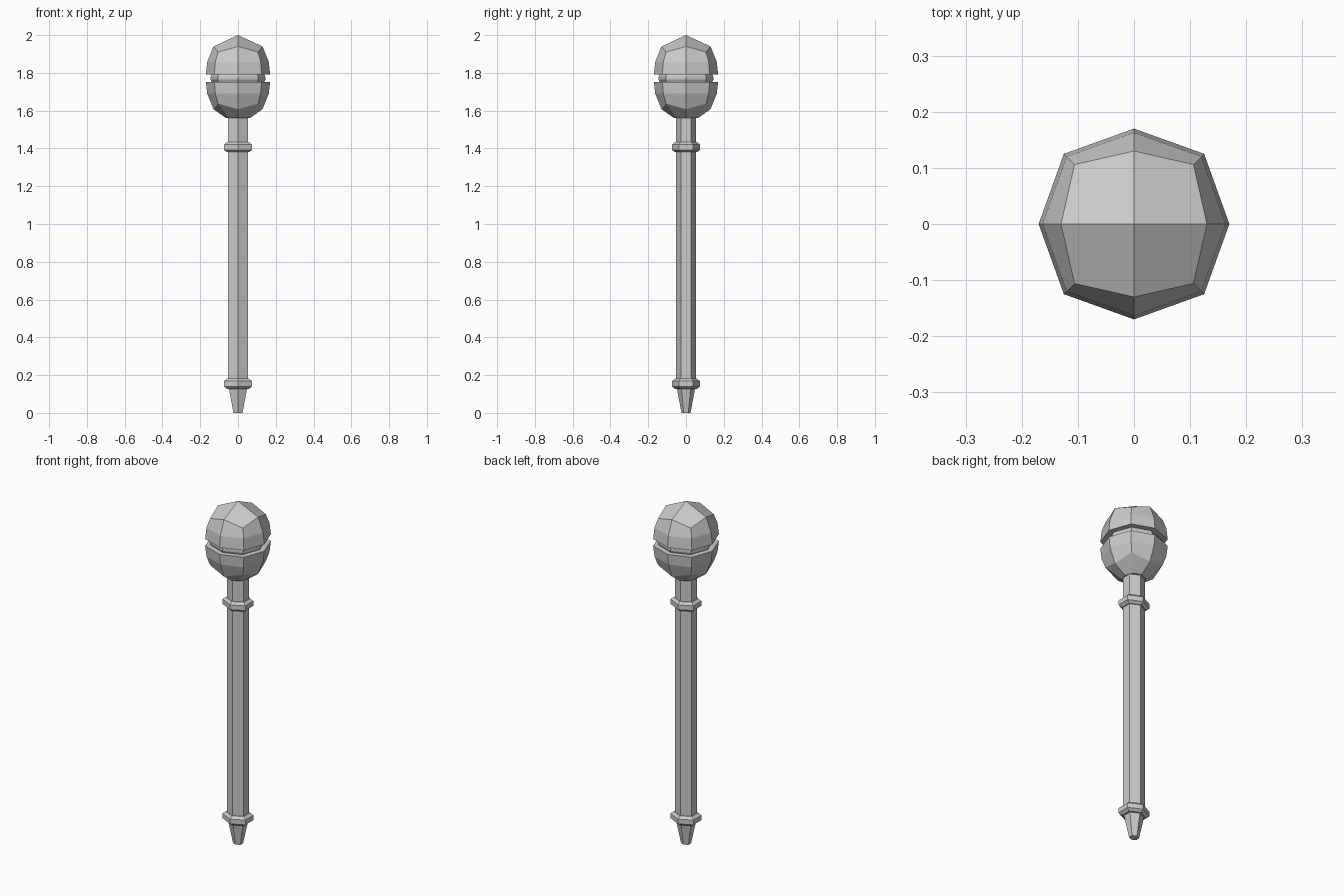
import bpy, bmesh, math

cube = bpy.data.objects.get("Cube")
if cube:
    bpy.data.objects.remove(cube, do_unlink=True)

grey = bpy.data.materials.new("plain grey")
grey.use_nodes = True
colour = (0.6, 0.6, 0.6, 1)
grey.diffuse_color = colour
grey.node_tree.nodes["Principled BSDF"].inputs["Base Color"].default_value = colour


def loft(name, rings, apex=None):
    """Skin closed rings of points, bottom to top; an apex closes the top in quads."""
    bm = bmesh.new()
    loops = [[bm.verts.new(p) for p in ring] for ring in rings]
    n = len(loops[0])
    for low, high in zip(loops, loops[1:]):
        for i in range(n):
            j = (i + 1) % n
            bm.faces.new((low[i], low[j], high[j], high[i]))
    bm.faces.new(loops[0])
    if apex is None:
        bm.faces.new(loops[-1])
    else:
        tip, top = bm.verts.new((0, 0, apex)), loops[-1]
        for i in range(0, n, 2):
            bm.faces.new((tip, top[i], top[i + 1], top[(i + 2) % n]))
    bmesh.ops.recalc_face_normals(bm, faces=bm.faces)
    mesh = bpy.data.meshes.new(name)
    bm.to_mesh(mesh)
    bm.free()
    mesh.materials.append(grey)
    obj = bpy.data.objects.new(name, mesh)
    bpy.context.collection.objects.link(obj)
    return obj


def hexagon(r, z):
    # Six sides, corners on the y axis, widened to be as broad as deep
    widen = 1 / math.cos(math.pi / 6)
    return [(r * widen * math.sin(k * math.pi / 3), r * math.cos(k * math.pi / 3), z)
            for k in range(6)]


def octagon(r, z, corner, corner_z=None):
    # Eight sides, alternating axis points and diagonal corners
    cz = z if corner_z is None else corner_z
    c = corner
    return [(r, 0, z), (c, c, cz), (0, r, z), (-c, c, cz),
            (-r, 0, z), (-c, -c, cz), (0, -r, z), (c, -c, cz)]


# Handle
loft("shaft", [hexagon(0.053, z) for z in (0.15, 1.6)])
loft("foot_tip", [hexagon(0.024, 0), hexagon(0.05, 0.14)])

# Bevelled collars
for name, mid in (("lower_collar", 0.154), ("upper_collar", 1.407)):
    loft(name, [hexagon(r, mid + dz) for r, dz in
                ((0.058, -0.027), (0.074, -0.014), (0.074, 0.014), (0.058, 0.027))])

# Head: two faceted halves around a recessed core
loft("head_lower_half", [octagon(0.062, 1.56, 0.045),
                         octagon(0.13, 1.608, 0.106, 1.637),
                         octagon(0.163, 1.69, 0.12),
                         octagon(0.17, 1.752, 0.125)])
loft("head_core", [octagon(0.135, 1.745, 0.099), octagon(0.145, 1.764, 0.107),
                   octagon(0.145, 1.78, 0.107), octagon(0.135, 1.797, 0.099)])
loft("head_upper_half", [octagon(0.17, 1.792, 0.125),
                         octagon(0.163, 1.858, 0.12),
                         octagon(0.13, 1.94, 0.106, 1.91)], apex=2.0)
